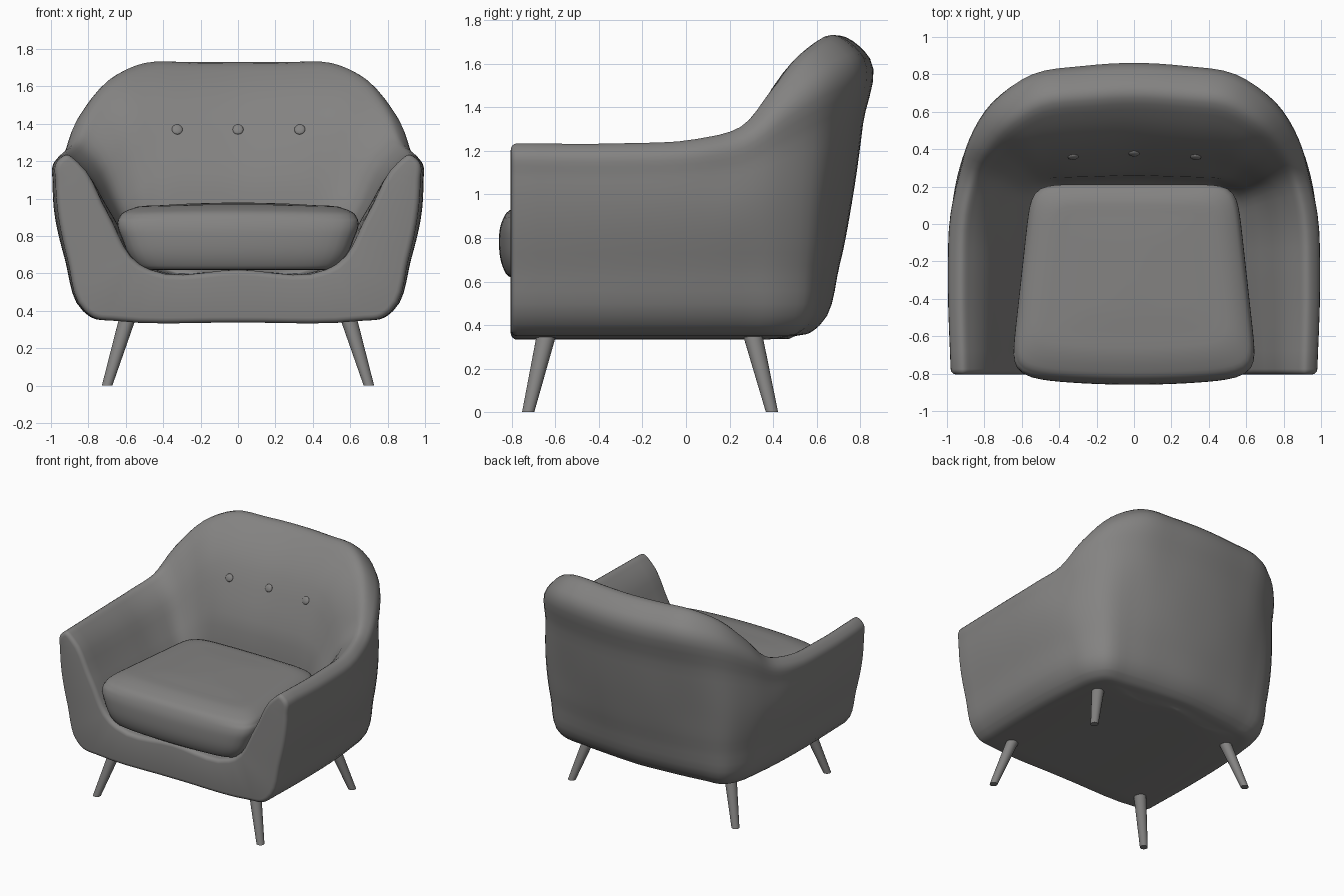
import bpy, bmesh, math
from mathutils import Vector
from mathutils.bvhtree import BVHTree

if "Cube" in bpy.data.objects:
    bpy.data.objects.remove(bpy.data.objects["Cube"])

grey = bpy.data.materials.new("dark_grey")
grey.diffuse_color = (.23, .226, .222, 1)
grey.use_nodes = True
grey.node_tree.nodes["Principled BSDF"].inputs["Base Color"].default_value = grey.diffuse_color


def spline(pts, n):
    """Chord-length cubic through pts, n steps per span."""
    pts = [Vector(p) for p in pts]
    h = [max((b - a).length, 1e-4) for a, b in zip(pts, pts[1:])]
    d = [(b - a) / k for a, b, k in zip(pts, pts[1:], h)]
    t = [d[0]] + [(d[i - 1] * h[i] + d[i] * h[i - 1]) / (h[i] + h[i - 1])
                  for i in range(1, len(d))] + [d[-1]]
    out = []
    for i in range(len(d)):
        for k in range(n):
            s = k / n
            out.append(pts[i] * (2*s**3 - 3*s*s + 1) + t[i] * h[i] * (s**3 - 2*s*s + s)
                       + pts[i+1] * (3*s*s - 2*s**3) + t[i+1] * h[i] * (s**3 - s*s))
    return out + [pts[-1]]


def skin(bm, rows, closed=False):
    vs = [[bm.verts.new(p) for p in r] for r in rows]
    m = len(rows[0])
    for a, b in zip(vs, vs[1:]):
        for j in range(m if closed else m - 1):
            k = (j + 1) % m
            bm.faces.new((a[j], a[k], b[k], b[j]))
    return vs


def finish(name, bm, angle=40):
    bmesh.ops.recalc_face_normals(bm, faces=bm.faces[:])
    me = bpy.data.meshes.new(name)
    bm.to_mesh(me)
    me.materials.append(grey)
    ob = bpy.data.objects.new(name, me)
    bpy.context.collection.objects.link(ob)
    bpy.ops.object.select_all(action='DESELECT')
    ob.select_set(True)
    bpy.context.view_layer.objects.active = ob
    bpy.ops.object.shade_smooth_by_angle(angle=math.radians(angle))
    return ob


# Tub shell: stations from right arm front round to the centre of the back
# outer bottom x,y | outer side x,y | rim x,y,z | inner bottom x,y | facing deg | rim half width
stations = [
    (.82, -.805, .965, -.805, .915, -.805, 1.235, .53, -.805, 0, .055),
    (.83, -.30, .985, -.30, .925, -.30, 1.235, .50, -.30, 0, .06),
    (.82, .05, .975, .05, .91, .05, 1.255, .48, .0, 4, .06),
    (.80, .25, .945, .25, .86, .25, 1.31, .46, .10, 14, .06),
    (.77, .42, .88, .44, .79, .40, 1.48, .44, .14, 30, .085),
    (.70, .53, .77, .60, .67, .545, 1.645, .40, .16, 52, .115),
    (.52, .57, .55, .69, .50, .655, 1.725, .30, .16, 74, .135),
    (.25, .60, .28, .745, .25, .69, 1.73, .15, .16, 83, .14),
    (0, .615, 0, .76, 0, .705, 1.73, 0, .16, 90, .14)]


def section(bx, by, mx, my, rx, ry, rz, ix, iy, deg, w):
    a = math.radians(deg)
    n = Vector((math.cos(a), math.sin(a), 0))
    if bx == 0:
        n = Vector((0, 1, 0))
    B, M = Vector((bx, by, .40)), Vector((mx, my, .95))
    R, I = Vector((rx, ry, rz)), Vector((ix, iy, .65))
    up = Vector((0, 0, 1))
    so = R + n * w - up * w * .75
    si = R - n * w * 1.1 - up * w * .75
    im = (si + I) / 2 - n * (w - .06) * .9
    y0, y1 = by - .14 * n.y, iy - .1 * n.y
    pts = [(0, y0, .337), (bx * .8, y0 + .02 * n.y, .347), B - n * .05 - up * .037, B,
           B.lerp(M, .5) + n * .018, M, M.lerp(so, .55) + n * .006, so, R, si, im, I,
           (ix * .9, y1 + .06 * n.y, .622), (0, y1, .62)]
    return spline(pts, 5)


half = [section(*s) for s in stations]
full = half + [[Vector((-p.x, p.y, p.z)) for p in r] for r in reversed(half[:-1])]
cols = [spline(c, 4) for c in zip(*full)]
bm = bmesh.new()
vs = skin(bm, [list(r) for r in zip(*cols)])
# Front face closing the U-shaped section, with a soft edge
bm.faces.new(vs[0] + vs[-1][-2:0:-1])
bmesh.ops.remove_doubles(bm, verts=bm.verts[:], dist=1e-4)
bmesh.ops.dissolve_degenerate(bm, edges=bm.edges[:], dist=1e-4)
bmesh.ops.recalc_face_normals(bm, faces=bm.faces[:])
front = max(bm.faces, key=lambda f: len(f.verts))
bmesh.ops.bevel(bm, geom=front.edges[:], offset=.03, segments=4, profile=.5,
                affect='EDGES', clamp_overlap=False)
bmesh.ops.triangulate(bm, faces=[f for f in bm.faces if len(f.verts) > 4])
tree = BVHTree.FromBMesh(bm)
finish("armchair_shell", bm, 50)

# Seat cushion: stacked rounded trapezoids (half width, front y, back y, z)
levels = [(.44, -.74, .12, .62), (.55, -.79, .17, .632), (.59, -.81, .19, .68),
          (.635, -.82, .20, .78), (.662, -.81, .21, .86), (.65, -.785, .21, .915),
          (.60, -.72, .17, .95), (.40, -.55, .03, .972), (.05, -.33, -.27, .98)]
prof = list(zip(spline([(l[0], l[1], l[3]) for l in levels], 4),
                spline([(l[0], l[2], l[3]) for l in levels], 4)))
rings = []
for f, b in prof:
    ring = []
    for k in range(120):
        t = math.tau * (k + .5) / 120
        c, s = math.cos(t), math.sin(t)
        q = (abs(c) ** 10 + abs(s) ** 10) ** -.1
        u, v = c * q, s * q
        taper = 1 - .085 * (v + 1)
        y = (f.y + b.y) / 2 + v * (b.y - f.y) / 2
        if v < 0:
            y -= .04 * (1 - u * u) * -v * f.x / .65
        ring.append((f.x * u * taper, y, f.z - .015 * u * u * (f.z > .9) * f.x))
    rings.append(ring)
bm = bmesh.new()
vs = skin(bm, rings, True)
bm.faces.new(vs[0])
bm.faces.new(vs[-1])
finish("seat_cushion", bm)

# Back buttons, seated on the inner back
for i, x in enumerate((-.325, 0, .33)):
    hit, nor, _, _ = tree.ray_cast(Vector((x, -1, 1.37)), Vector((0, 1, 0)))
    bm = bmesh.new()
    bmesh.ops.create_uvsphere(bm, u_segments=20, v_segments=10, radius=.029)
    ob = finish(f"back_button_{i + 1}", bm)
    ob.scale = (1, 1, .4)
    ob.location = hit
    ob.rotation_euler = (nor if nor.y < 0 else -nor).to_track_quat('Z', 'Y').to_euler()

# Splayed tapered legs
for name, y0, y1 in (("front", -.725, -.635), ("rear", .395, .30)):
    for side, sx in (("left", -1), ("right", 1)):
        bm = bmesh.new()
        bmesh.ops.create_cone(bm, cap_ends=True, segments=24, radius1=.028,
                              radius2=.046, depth=.38)
        for v in bm.verts:
            v.co.z += .19
            k = v.co.z / .38
            v.co.x += sx * (.70 - .115 * k)
            v.co.y += y0 + (y1 - y0) * k
        finish(f"{name}_leg_{side}", bm)
